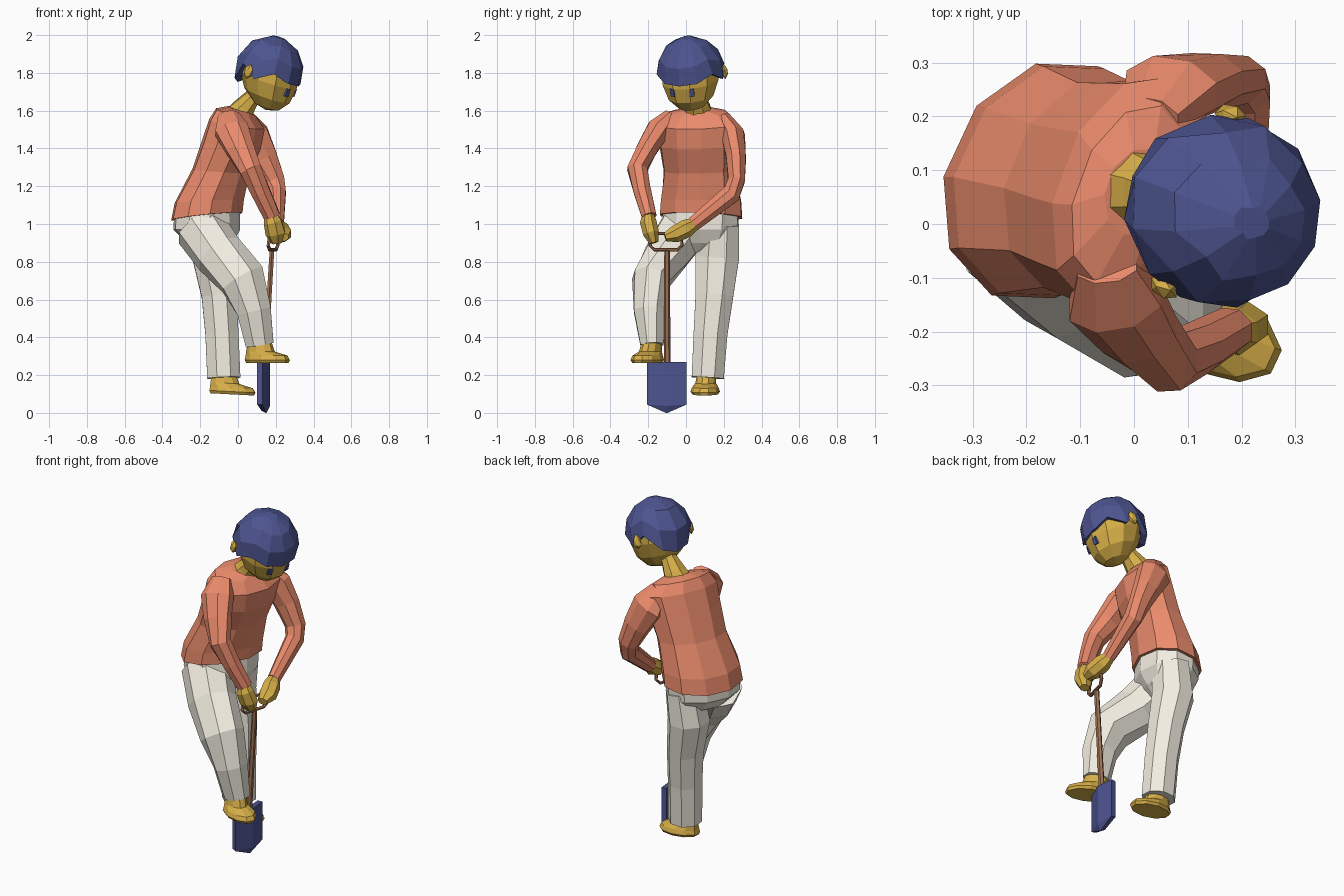
import bpy, bmesh, math
from mathutils import Vector, Matrix

if "Cube" in bpy.data.objects:
    bpy.data.objects.remove(bpy.data.objects["Cube"])

def mat(name, col):
    m = bpy.data.materials.new(name)
    m.diffuse_color = (*col, 1)
    m.use_nodes = True
    m.node_tree.nodes["Principled BSDF"].inputs["Base Color"].default_value = m.diffuse_color
    return m

CORAL = mat("coral", (.83, .26, .15))
WHITE = mat("cream", (.89, .85, .75))
GOLD = mat("gold", (.68, .43, .065))
NAVY = mat("navy", (.075, .09, .28))
BROWN = mat("brown", (.36, .17, .09))

def finish(name, bm, m):
    bmesh.ops.recalc_face_normals(bm, faces=bm.faces)
    me = bpy.data.meshes.new(name)
    bm.to_mesh(me)
    bm.free()
    me.materials.append(m)
    ob = bpy.data.objects.new(name, me)
    bpy.context.collection.objects.link(ob)
    return ob

def loft(name, rings, m):
    bm = bmesh.new()
    vs = [[bm.verts.new(p) for p in r] for r in rings]
    n = len(vs[0])
    for r0, r1 in zip(vs, vs[1:]):
        for i in range(n):
            j = (i + 1) % n
            bm.faces.new((r0[i], r0[j], r1[j], r1[i]))
    bm.faces.new(vs[0])
    bm.faces.new(vs[-1])
    return finish(name, bm, m)

def ring(x, y, z, a, b, yaw=0, pitch=0, n=10):
    M = Matrix.Translation((x, y, z)) @ Matrix.Rotation(math.radians(yaw), 4, 'Z') \
        @ Matrix.Rotation(math.radians(pitch), 4, 'Y')
    ang = [2 * math.pi * (i + .5) / n for i in range(n)]
    return [M @ Vector((a * math.cos(t), b * math.sin(t), 0)) for t in ang]

def tube(name, pts, m, n=8):
    # each point: x, y, z, radius along x, radius across
    P = [Vector(p[:3]) for p in pts]
    rings = []
    for i, p in enumerate(pts):
        t = (P[min(i + 1, len(P) - 1)] - P[max(i - 1, 0)]).normalized()
        X = Vector((1, 0, 0))
        u = (X - t * X.dot(t)).normalized()
        v = t.cross(u)
        ang = [2 * math.pi * (k + .5) / n for k in range(n)]
        rings.append([P[i] + u * p[3] * math.cos(a) + v * p[4] * math.sin(a) for a in ang])
    return loft(name, rings, m)

# shirt body
loft("shirt", [
    ring(-.165, .08, 1.04, .185, .235, -25, -7),
    ring(-.152, .08, 1.12, .178, .23, -25, -3),
    ring(-.09, .075, 1.28, .145, .208, -22, 5),
    ring(-.035, .065, 1.42, .15, .22, -20, 10),
    ring(-.005, .06, 1.53, .14, .228, -20, 12),
    ring(-.01, .055, 1.59, .1, .175, -20, 14),
    ring(.01, .06, 1.607, .065, .085, -20, 16)], CORAL)

# sleeves
tube("right_sleeve", [(-.05, -.08, 1.575, .06, .04), (-.035, -.145, 1.5, .095, .068),
                      (.01, -.205, 1.4, .08, .06), (.065, -.258, 1.29, .062, .057),
                      (.12, -.23, 1.17, .054, .05), (.18, -.195, 1.04, .047, .042)], CORAL)
tube("left_sleeve", [(.03, .2, 1.56, .06, .04), (.07, .25, 1.47, .1, .065),
                     (.135, .265, 1.35, .08, .056), (.19, .267, 1.23, .062, .048),
                     (.205, .24, 1.16, .052, .055), (.21, .04, 1.0, .035, .042)], CORAL)

# hands
tube("right_hand", [(.165, -.2, 1.07, .03, .025), (.185, -.2, 1.01, .05, .045),
                    (.2, -.185, .95, .055, .044), (.205, -.17, .9, .03, .025)], GOLD, 7)
tube("left_hand", [(.205, .06, 1.01, .025, .03), (.22, .0, .975, .05, .05),
                   (.235, -.06, .945, .052, .046), (.24, -.11, .93, .03, .024)], GOLD, 7)

# trousers
loft("trouser_seat", [
    ring(-.165, .08, 1.06, .17, .215, -25, -5),
    ring(-.165, .075, .97, .172, .215, -25, 0),
    ring(-.15, .08, .9, .12, .16, -25, 0),
    ring(-.13, .07, .85, .05, .08, -25, 0)], WHITE)
tube("left_trouser_leg", [(-.11, .175, 1.0, .10, .115), (-.135, .165, .82, .115, .125),
                          (-.1, .15, .62, .1, .108), (-.085, .13, .42, .095, .097),
                          (-.075, .115, .185, .095, .092)], WHITE)
tube("right_trouser_leg", [(-.2, -.005, .98, .14, .14), (-.1, -.10, .84, .135, .125),
                           (.025, -.185, .705, .13, .105), (.085, -.19, .54, .098, .093),
                           (.115, -.18, .36, .08, .066)], WHITE)

# feet
def foot(name, x, y, z, yaw, ankle, pitch):
    d = Vector((math.cos(math.radians(yaw)), math.sin(math.radians(yaw))))
    rows = [(.0, 0, .12, .068), (.015, 0, .127, .078), (.038, -.004, .118, .07),
            (.06, -.04, .08, .055)]
    rs = [ring(x + d.x * o, y + d.y * o, z + h, a, b, yaw, pitch) for h, o, a, b in rows]
    rs.append(ring(*ankle, .06, .05, yaw, 0))
    loft(name, rs, GOLD)

foot("left_foot", -.03, .102, .098, -3, (-.075, .112, .22), 3)
foot("right_foot", .155, -.205, .265, -25, (.115, -.18, .39), 0)

# neck
tube("neck", [(.0, .065, 1.56, .085, .088), (.03, .063, 1.615, .062, .07),
              (.075, .05, 1.67, .045, .052), (.12, .035, 1.72, .05, .055)], GOLD)

# head, turned and bowed
HEAD = Matrix.Translation((.163, .025, 1.81)) @ Matrix.Rotation(math.radians(-21), 4, 'Z') \
    @ Matrix.Rotation(math.radians(20), 4, 'Y')
bm = bmesh.new()
bmesh.ops.create_uvsphere(bm, u_segments=10, v_segments=7, radius=1)
for v in bm.verts:
    v.co = Vector((v.co.x * .163 - min(v.co.z, 0) * .055, v.co.y * .16,
                   v.co.z * (.15 if v.co.z > 0 else .2)))
bm.transform(HEAD)
finish("face", bm, GOLD)

# hair cap with a wavy rim and sideburns
rim = [-.02, -.015, .015, -.045, .01, -.09, -.115]
cols = rim + rim[5:0:-1]
rows = []
for k, s in [(.1, 1), (.4, 1), (.7, 1), (1, 1), (1, .82)]:
    row = []
    for i, h in enumerate(cols):
        t, a = k * math.acos(h / .19), 2 * math.pi * i / len(cols)
        row.append(HEAD @ (Vector((.185 * math.sin(t) * math.cos(a),
                                   .183 * math.sin(t) * math.sin(a), .19 * math.cos(t))) * s))
    rows.append(row)
loft("hair", rows, NAVY)

# eyes and ears
for side, tag in ((1, "left"), (-1, "right")):
    bm = bmesh.new()
    bmesh.ops.create_cube(bm, size=1, matrix=HEAD @ Matrix.Translation((.151, .052 * side, -.065))
                          @ Matrix.Rotation(.3 * side, 4, 'Z')
                          @ Matrix.Diagonal((.024, .026, .042, 1)))
    finish(tag + "_eye", bm, NAVY)
    bm = bmesh.new()
    bmesh.ops.create_icosphere(bm, subdivisions=1, radius=1, matrix=HEAD
                               @ Matrix.Translation((-.045, .172 * side, -.02))
                               @ Matrix.Rotation(.35 * side, 4, 'Z')
                               @ Matrix.Diagonal((.028, .02, .042, 1)))
    finish(tag + "_ear", bm, GOLD)

# spade blade, slightly dished
bm = bmesh.new()
top = [(.115, -.2, .27), (.155, -.1, .27), (.145, 0, .27)]
low = [(.115, -.2, .045), (.155, -.1, .04), (.145, 0, .045)]
t = [bm.verts.new(p) for p in top]
l = [bm.verts.new(p) for p in low]
tip = bm.verts.new((.137, -.1, 0.005))
for i in (0, 1):
    bm.faces.new((t[i], t[i + 1], l[i + 1], l[i]))
    bm.faces.new((l[i], l[i + 1], tip))
blade = finish("spade_blade", bm, NAVY)
sol = blade.modifiers.new("thickness", 'SOLIDIFY')
sol.thickness, sol.offset = .03, 0

# spade shaft and loop grip
tube("spade_shaft", [(.14, -.1, .2, .016, .018), (.18, -.1, .865, .014, .015)], BROWN, 6)
loop = [(.17, -.17, .95), (.16, -.19, .885), (.168, -.165, .863), (.2, -.045, .863),
        (.212, -.02, .89), (.215, -.03, .95), (.17, -.17, .95)]
tube("spade_grip", [(*p, .01, .009) for p in loop], BROWN, 6)
